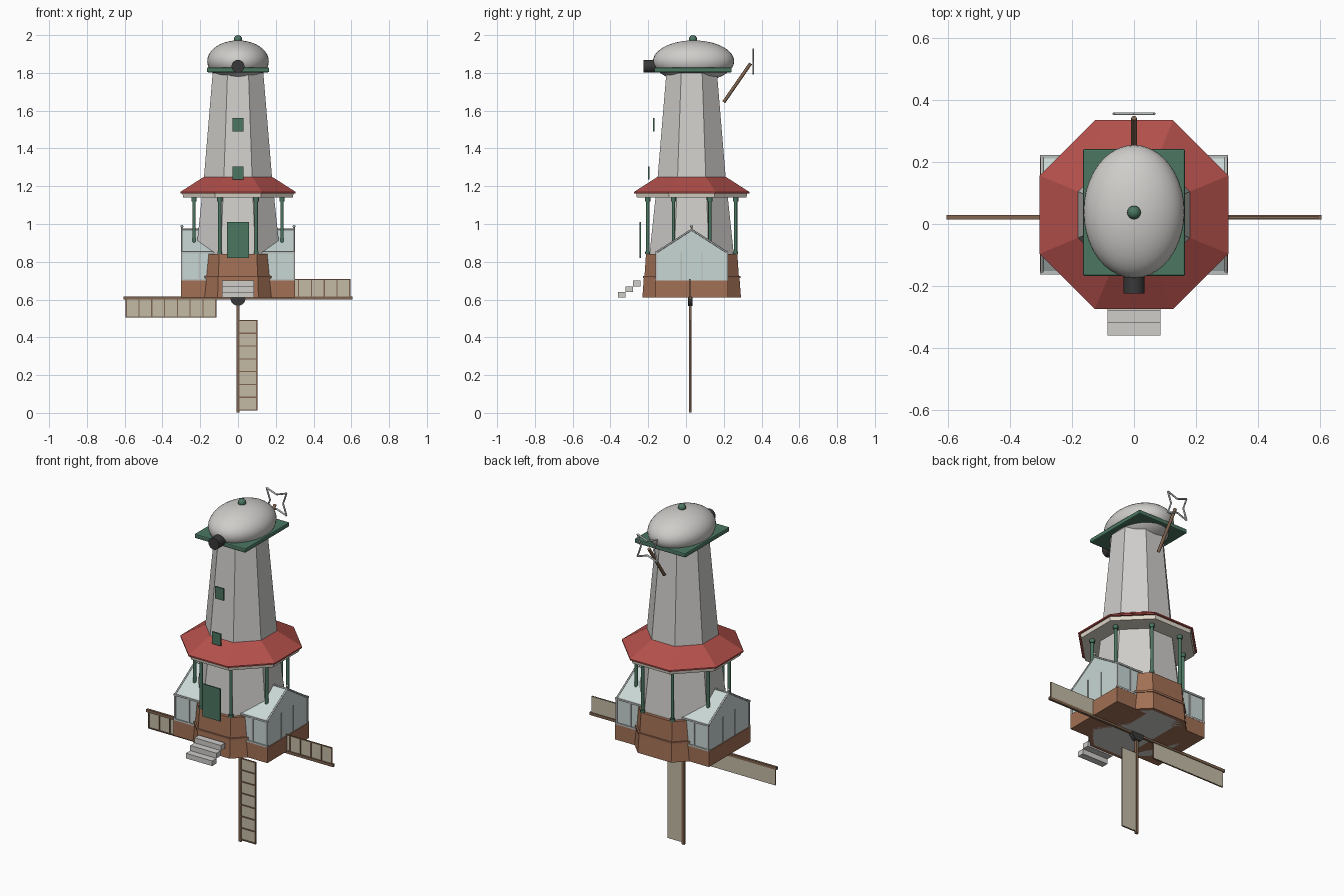
import bpy, bmesh
from math import pi, sin, cos
from mathutils import Vector, Matrix

if "Cube" in bpy.data.objects:
    bpy.data.objects.remove(bpy.data.objects["Cube"])

CY = 0.03  # tower axis in y
COL = {"brick": (.36, .16, .09, 1), "green": (.07, .18, .12, 1), "red": (.45, .08, .07, 1),
       "cream": (.75, .7, .6, 1), "glass": (.58, .68, .66, 1), "wood": (.22, .13, .08, 1),
       "canvas": (.55, .5, .38, 1), "black": (.04, .04, .04, 1), "frame": (.5, .53, .52, 1),
       "stone": (.62, .61, .59, 1)}
MATS = {}
for key, c in COL.items():
    MATS[key] = bpy.data.materials.new(key)
    MATS[key].diffuse_color = c


def finish(name, bm, mat, smooth=False):
    bmesh.ops.recalc_face_normals(bm, faces=bm.faces)
    me = bpy.data.meshes.new(name)
    if smooth:
        for f in bm.faces:
            f.smooth = len(f.verts) < 5
    bm.to_mesh(me)
    bm.free()
    me.materials.append(MATS[mat])
    ob = bpy.data.objects.new(name, me)
    bpy.context.collection.objects.link(ob)
    return ob


def boxes(name, spans, mat):
    """Boxes given as (x0, x1, y0, y1, z0, z1)."""
    bm = bmesh.new()
    for x0, x1, y0, y1, z0, z1 in spans:
        m = Matrix.Translation(((x0 + x1) / 2, (y0 + y1) / 2, (z0 + z1) / 2))
        bmesh.ops.create_cube(bm, size=1, matrix=m @ Matrix.Diagonal((x1 - x0, y1 - y0, z1 - z0, 1)))
    return finish(name, bm, mat)


def octagon(name, rings, mat):
    """Stacked octagon rings given as (apothem, z), flats facing the axes."""
    bm = bmesh.new()
    loops = []
    for a, z in rings:
        r = a / cos(pi / 8)
        loops.append([bm.verts.new((r * cos(pi / 8 + i * pi / 4), CY + r * sin(pi / 8 + i * pi / 4), z))
                      for i in range(8)])
    for lo, hi in zip(loops, loops[1:]):
        for i in range(8):
            bm.faces.new((lo[i], lo[i - 1], hi[i - 1], hi[i]))
    bm.faces.new(loops[0])
    bm.faces.new(loops[-1])
    return finish(name, bm, mat)


def rods(name, segs, mat, n=10):
    """Round rods given as (start, end, radius)."""
    bm = bmesh.new()
    for a, b, r in segs:
        a, b = Vector(a), Vector(b)
        q = (b - a).to_track_quat('Z', 'Y').to_matrix().to_4x4()
        bmesh.ops.create_cone(bm, cap_ends=True, segments=n, radius1=r, radius2=r,
                              depth=(b - a).length, matrix=Matrix.Translation((a + b) / 2) @ q)
    return finish(name, bm, mat, True)


def ball(name, loc, size, mat, n=24):
    bm = bmesh.new()
    bmesh.ops.create_uvsphere(bm, u_segments=n, v_segments=n // 2, radius=1,
                              matrix=Matrix.Translation(loc) @ Matrix.Diagonal((*size, 1)))
    return finish(name, bm, mat, True)


# Tower, brick base and gallery roof
octagon("tower", [(.24, .61), (.222, .85), (.18, 1.25), (.134, 1.8)], "stone")
octagon("brick_base", [(.261, .61), (.253, .72), (.25, .72), (.242, .84)], "brick")
octagon("base_trim", [(.258, .714), (.258, .726)], "brick")
octagon("gallery_fascia", [(.29, 1.14), (.295, 1.168)], "cream")
octagon("gallery_roof", [(.305, 1.162), (.305, 1.17), (.18, 1.25)], "red")

# Gallery columns with capitals and feet
posts = []
for i in range(8):
    a = pi / 8 + i * pi / 4
    x, y = .252 * cos(a), CY + .252 * sin(a)
    posts += [((x, y, .84), (x, y, 1.14), .009), ((x, y, 1.12), (x, y, 1.14), .014),
              ((x, y, .84), (x, y, .855), .013)]
rods("gallery_columns", posts, "green", 12)

# Door, windows, entrance steps
boxes("door", [(-.058, .058, -.247, -.239, .82, 1.01)], "green")
boxes("windows", [(-.028, .028, -.2, -.192, 1.235, 1.305),
                  (-.028, .028, -.174, -.166, 1.49, 1.56)], "green")
boxes("steps", [(-.085, .085, -.36 + .04 * i, -.32 + .04 * i, .61 + .03 * i, .64 + .03 * i)
                for i in range(3)], "stone")

# Glazed side wings with gable roofs
Y0, Y1 = CY - .187, CY + .187
for s, side in ((-1, "left"), (1, "right")):
    bm = bmesh.new()
    prof = [(Y0, .7), (Y1, .7), (Y1, .85), (CY, .97), (Y0, .85)]
    ends = [[bm.verts.new((s * x, y, z)) for y, z in prof] for x in (.1, .298)]
    for e in ends:
        bm.faces.new(e)
    for i in range(5):
        bm.faces.new((ends[0][i - 1], ends[0][i], ends[1][i], ends[1][i - 1]))
    finish(side + "_wing_glass", bm, "glass")

    def span(x0, x1, *rest):
        return (min(s * x0, s * x1), max(s * x0, s * x1), *rest)
    boxes(side + "_wing_base", [span(.1, .303, Y0 - .005, Y1 + .005, .61, .7)], "brick")
    bars = [span(.292, .302, CY + o - .003, CY + o + .003, .7, .85) for o in (-.055, .055)]
    for y in (Y0, Y1):
        bars += [span(x - .005, x + .005, y - .005, y + .005, .7, .85) for x in (.205, .297)]
        bars += [span(.13, .303, y - .006, y + .006, z - .005, z + .005) for z in (.705, .85)]
    boxes(side + "_wing_frame", bars, "frame")
    top = (s * .297, CY, .97)
    rods(side + "_wing_roof_bars",
         [((s * .297, y, .85), top, .005) for y in (Y0, Y1)]
         + [((s * .16, CY, .97), top, .005), (top, (s * .297, CY, .985), .004)], "frame", 6)
    ball(side + "_wing_finial", (s * .297, CY, .988), (.008,) * 3, "frame", 10)

# Cap: dome, plate, finial and wind shaft
ball("cap_dome", (0, .04, 1.862), (.163, .215, .11), "stone", 40)
plate = boxes("cap_plate", [(-.165, .165, -.168, .242, 1.803, 1.828)], "green")
bev = plate.modifiers.new("bevel", 'BEVEL')
bev.width, bev.segments = .006, 2
ball("cap_finial", (0, .037, 1.978), (.022,) * 3, "green", 16)
rods("wind_shaft", [((0, -.225, 1.835), (0, -.1, 1.835), .034)], "black", 20)

# Tail pole and fantail frame
rods("tail_pole", [((0, .2, 1.645), (0, .342, 1.85), .009)], "wood", 8)
star = []
for i in range(8):
    a, r = i * pi / 4, (.042, .092)[i % 2]
    star.append((r * cos(a), .356, 1.86 + r * sin(a)))
fan = rods("fantail_frame", [(star[i - 1], star[i], .005) for i in range(8)], "frame", 6)

# Four sails turning around a low hub
SY, SZ, L = .022, .607, .605
spars, laths, cloth = [], [], []


def blade_box(k, u0, u1, v0, v1, y0, y1):
    c, d = round(cos(k * pi / 2)), round(sin(k * pi / 2))
    p, q = (u0 * c - v0 * d, u0 * d + v0 * c), (u1 * c - v1 * d, u1 * d + v1 * c)
    return (min(p[0], q[0]), max(p[0], q[0]), y0, y1, SZ + min(p[1], q[1]), SZ + max(p[1], q[1]))


for k in range(4):
    spars.append(blade_box(k, 0, L, -.008, .008, SY - .007, SY + .007))
    cloth.append(blade_box(k, .117, .593, .005, .1, SY, SY + .003))
    laths.append(blade_box(k, .115, .595, .096, .102, SY - .005, SY + .002))
    for j in range(8):
        u = .118 + j * .0677
        laths.append(blade_box(k, u - .003, u + .003, 0, .1, SY - .005, SY + .002))
boxes("sail_spars", spars, "wood")
boxes("sail_laths", laths, "wood")
boxes("sail_cloth", cloth, "canvas")
rods("sail_hub", [((0, SY - .012, SZ), (0, SY + .012, SZ), .04)], "black", 20)

for m in bpy.data.materials:
    if m.users and not m.is_grease_pencil:
        m.use_nodes = True
        m.node_tree.nodes["Principled BSDF"].inputs["Base Color"].default_value = m.diffuse_color
